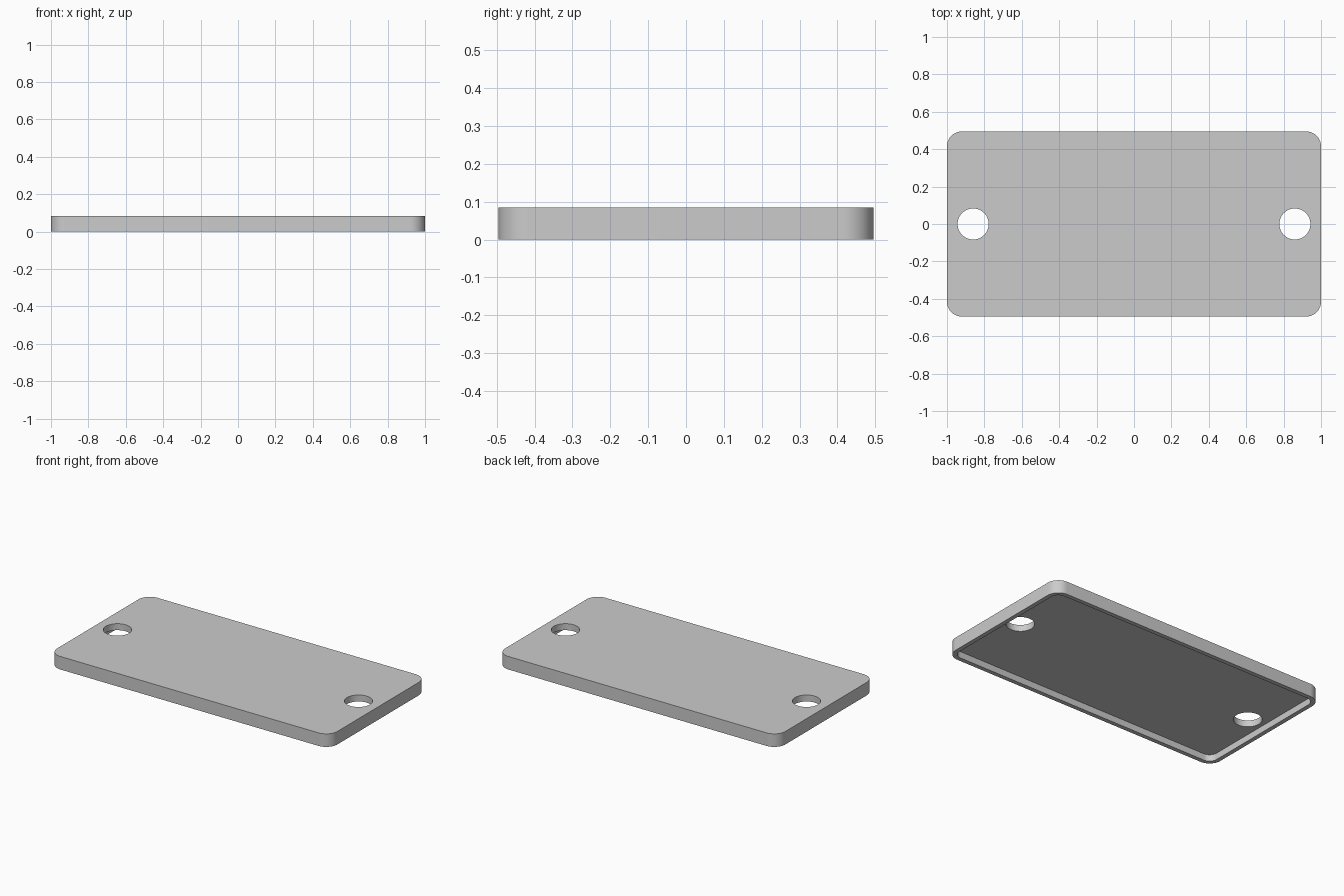
import bpy, bmesh, math

if "Cube" in bpy.data.objects:
    bpy.data.objects.remove(bpy.data.objects["Cube"])

LENGTH, WIDTH, HEIGHT = 2.0, 0.99, 0.084
RADIUS, WALL, RECESS = 0.08, 0.028, 0.042
HOLE_X, HOLE_R = 0.86, 0.083


def prism(name, outline, z0, z1):
    """Closed prism from a flat outline."""
    bm = bmesh.new()
    face = bm.faces.new([bm.verts.new((x, y, z0)) for x, y in outline])
    top = bmesh.ops.extrude_face_region(bm, geom=[face])["geom"]
    verts = [v for v in top if isinstance(v, bmesh.types.BMVert)]
    bmesh.ops.translate(bm, verts=verts, vec=(0, 0, z1 - z0))
    bmesh.ops.recalc_face_normals(bm, faces=bm.faces)
    mesh = bpy.data.meshes.new(name)
    bm.to_mesh(mesh)
    bm.free()
    obj = bpy.data.objects.new(name, mesh)
    bpy.context.collection.objects.link(obj)
    return obj


def rounded_rect(length, width, radius, steps=12):
    points = []
    for i, (sx, sy) in enumerate([(1, 1), (-1, 1), (-1, -1), (1, -1)]):
        for s in range(steps + 1):
            a = math.pi / 2 * (i + s / steps)
            points.append((sx * (length / 2 - radius) + radius * math.cos(a),
                           sy * (width / 2 - radius) + radius * math.sin(a)))
    return points


def circle(cx, radius, sides=48):
    return [(cx + radius * math.cos(2 * math.pi * i / sides),
             radius * math.sin(2 * math.pi * i / sides)) for i in range(sides)]


grey = bpy.data.materials.new("light grey")
grey.diffuse_color = (0.6, 0.6, 0.6, 1)
grey.use_nodes = True
grey.node_tree.nodes["Principled BSDF"].inputs["Base Color"].default_value = grey.diffuse_color

# Rounded plate
plate = prism("cover_plate", rounded_rect(LENGTH, WIDTH, RADIUS), 0, HEIGHT)
plate.data.materials.append(grey)

# Recess underneath, leaving a thin rim, and two screw holes
cutters = [prism("recess_cutter",
                 rounded_rect(LENGTH - 2 * WALL, WIDTH - 2 * WALL, RADIUS - WALL),
                 -0.05, RECESS)]
for side in (-1, 1):
    cutters.append(prism("hole_cutter", circle(side * HOLE_X, HOLE_R), -0.1, 0.2))

bpy.context.view_layer.objects.active = plate
plate.select_set(True)
for cutter in cutters:
    cutter.hide_render = True
    cut = plate.modifiers.new("cut", "BOOLEAN")
    cut.operation = "DIFFERENCE"
    cut.solver = "EXACT"
    cut.object = cutter
    bpy.ops.object.modifier_apply(modifier=cut.name)
    bpy.data.objects.remove(cutter)

# Smooth corners and holes, crisp edges
bpy.ops.object.shade_smooth_by_angle(angle=math.radians(30))
